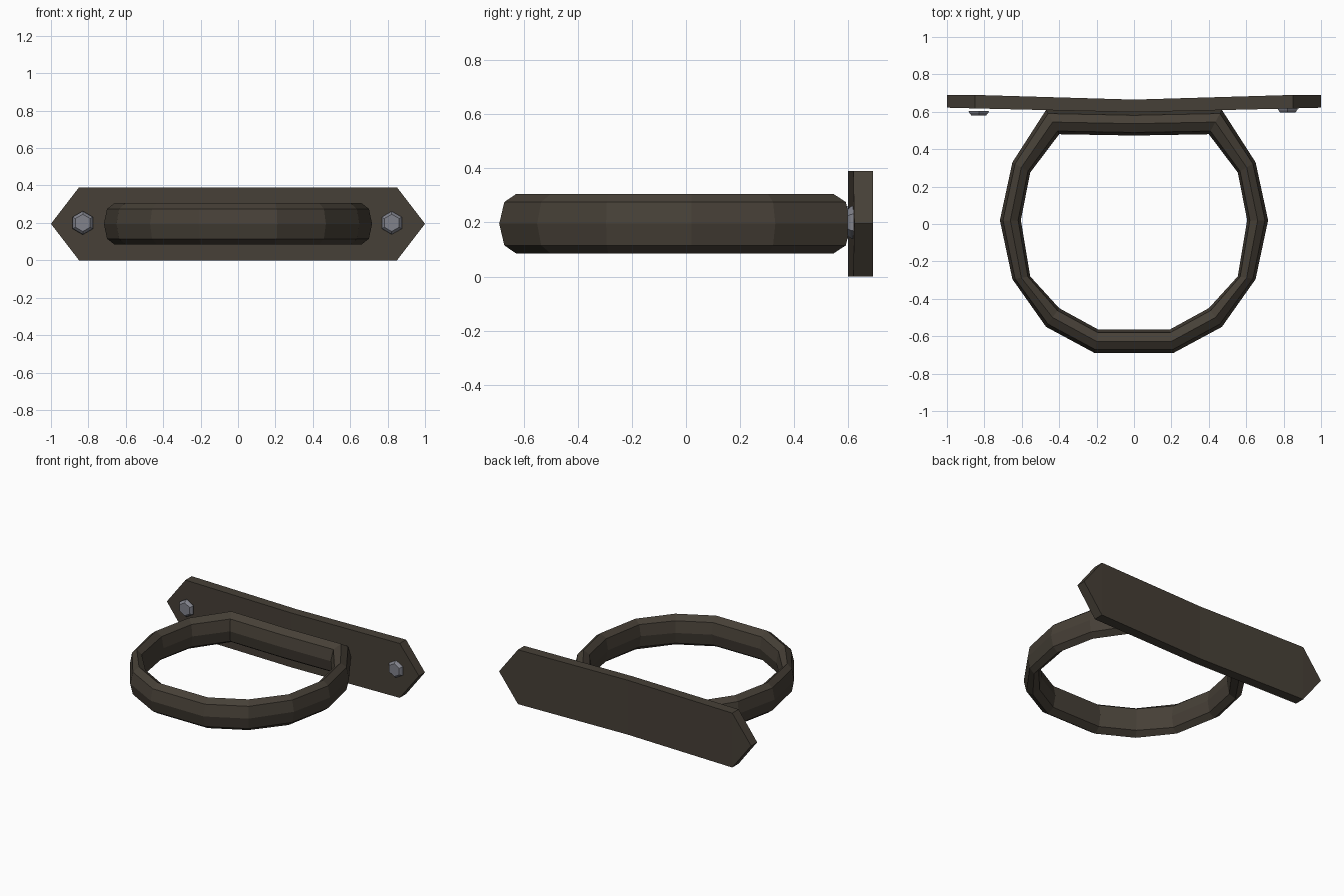
import bpy
import bmesh
import math

cube = bpy.data.objects.get("Cube")
if cube:
    bpy.data.objects.remove(cube, do_unlink=True)

MID_Z = 0.195


def make_material(name, color, roughness):
    mat = bpy.data.materials.new(name)
    mat.use_nodes = True
    mat.diffuse_color = (*color, 1)
    bsdf = mat.node_tree.nodes["Principled BSDF"]
    bsdf.inputs["Base Color"].default_value = (*color, 1)
    bsdf.inputs["Roughness"].default_value = roughness
    return mat


def finish(bm, name, mat):
    bmesh.ops.recalc_face_normals(bm, faces=bm.faces)
    mesh = bpy.data.meshes.new(name)
    bm.to_mesh(mesh)
    bm.free()
    mesh.materials.append(mat)
    obj = bpy.data.objects.new(name, mesh)
    bpy.context.collection.objects.link(obj)
    return obj


def bridge(bm, a, b):
    for i in range(len(a)):
        j = (i + 1) % len(a)
        bm.faces.new((a[i], a[j], b[j], b[i]))


iron = make_material("dark_iron", (0.062, 0.051, 0.038), 0.8)
steel = make_material("grey_steel", (0.22, 0.225, 0.26), 0.6)

# Ring: outer and inner outline on the +x side, front to back
outer = [(0.21, -0.69), (0.47, -0.55), (0.65, -0.295), (0.717, 0.02),
         (0.65, 0.33), (0.47, 0.61)]
inner = [(0.19, -0.565), (0.4, -0.45), (0.555, -0.28), (0.605, 0.02),
         (0.555, 0.275), (0.4, 0.48)]
stations = list(zip(outer, inner))
stations += [((0, 0.6), (0, 0.473))]
stations += [((-o[0], o[1]), (-i[0], i[1])) for o, i in reversed(stations[:-1])]

# Cross-section: fraction from outer to inner, height from the middle
half = [(0.15, 0.08), (0.5, 0.11), (0.87, 0.08)]
section = [(0, 0)] + half + [(1, 0)] + [(f, -h) for f, h in reversed(half)]

bm = bmesh.new()
loops = [[bm.verts.new((o[0] + (i[0] - o[0]) * f, o[1] + (i[1] - o[1]) * f,
                        MID_Z + h)) for f, h in section]
         for o, i in stations]
for k, loop in enumerate(loops):
    bridge(bm, loop, loops[(k + 1) % len(loops)])
finish(bm, "holder_ring", iron)

# Wall plate: pointed at both ends, slightly bent at the middle
bm = bmesh.new()
columns = [(-0.85, 0.618, 0.69), (0, 0.598, 0.665), (0.85, 0.618, 0.69)]
rows = [[bm.verts.new((x, y, z)) for y, z in
         ((yf, 0), (yf, 2 * MID_Z), (yb, 2 * MID_Z), (yb, 0))]
        for x, yf, yb in columns]
for a, b in zip(rows, rows[1:]):
    bridge(bm, a, b)
for x, row in ((-1, rows[0]), (1, rows[-1])):
    front = bm.verts.new((x, 0.622, MID_Z))
    back = bm.verts.new((x, 0.69, MID_Z))
    bm.faces.new((row[0], row[1], front))
    bm.faces.new((row[2], row[3], back))
    bm.faces.new((row[1], row[2], back, front))
    bm.faces.new((row[3], row[0], front, back))
finish(bm, "wall_plate", iron)

# Bolts: tapered six-sided heads
for name, x, y in (("right_bolt", -0.83, 0.605), ("left_bolt", 0.822, 0.62)):
    bm = bmesh.new()
    rings = []
    for radius, depth in ((0.063, y), (0.058, y - 0.012), (0.046, y - 0.024)):
        rings.append([bm.verts.new((x + radius * math.sin(k * math.pi / 3), depth,
                                    0.2 + radius * math.cos(k * math.pi / 3)))
                      for k in range(6)])
    for a, b in zip(rings, rings[1:]):
        bridge(bm, a, b)
    bm.faces.new(rings[0])
    bm.faces.new(rings[-1])
    finish(bm, name, steel)
